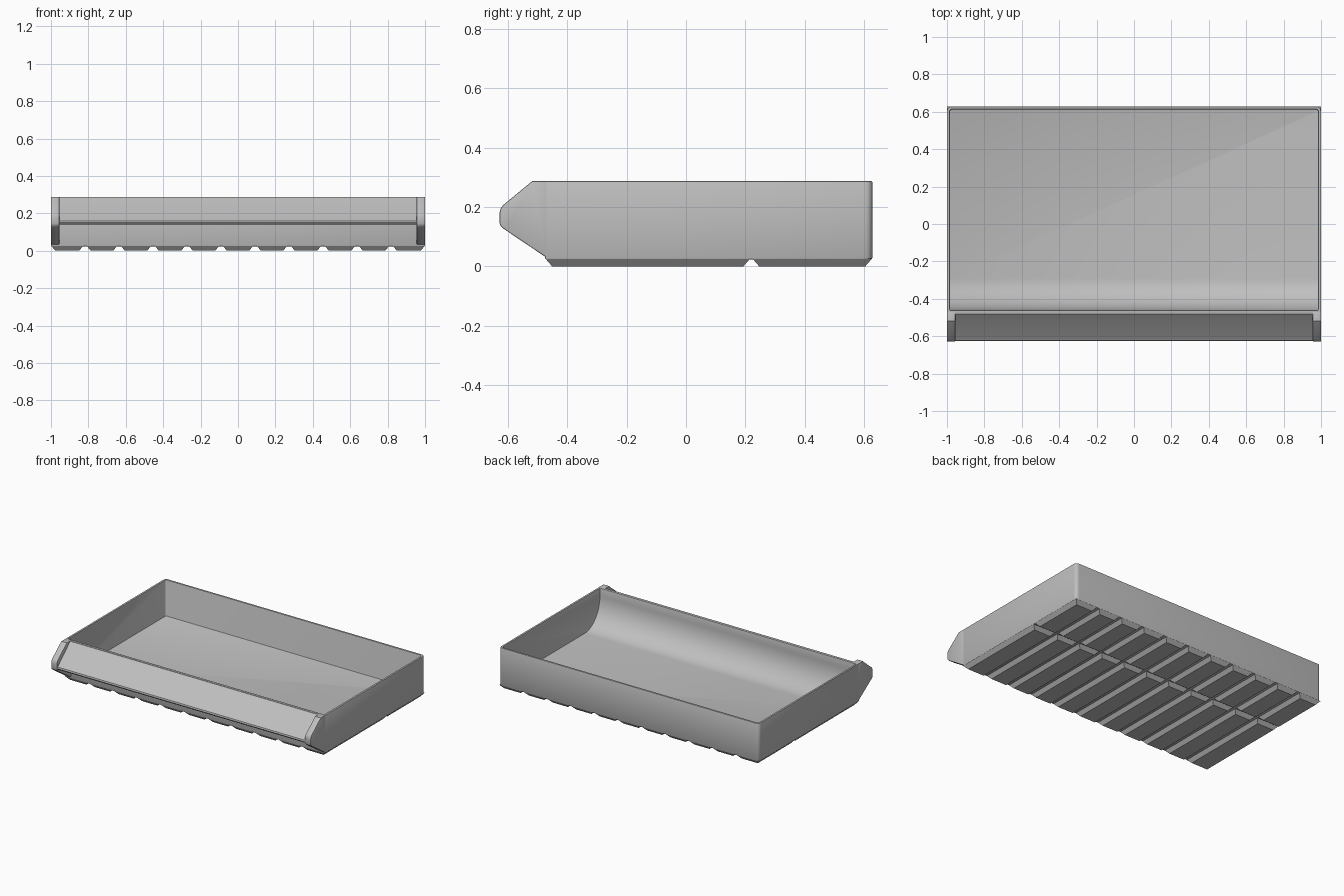
import bpy, bmesh, math

cube = bpy.data.objects.get("Cube")
if cube:
    bpy.data.objects.remove(cube, do_unlink=True)

GREY = (0.52, 0.52, 0.52, 1)
mat = bpy.data.materials.new("plain grey plastic")
mat.use_nodes = True
mat.diffuse_color = GREY
mat.node_tree.nodes["Principled BSDF"].inputs["Base Color"].default_value = GREY

FRONT, BACK, TOP, BASE = -0.475, 0.628, 0.288, 0.024
WALL, FLOOR = 0.015, 0.036


def finish(name, bm):
    bmesh.ops.recalc_face_normals(bm, faces=bm.faces)
    mesh = bpy.data.meshes.new(name)
    bm.to_mesh(mesh)
    bm.free()
    mesh.materials.append(mat)
    obj = bpy.data.objects.new(name, mesh)
    bpy.context.collection.objects.link(obj)
    return obj


def add_prism(bm, profile, x0, x1):
    """Extrude a side (y, z) profile from x0 to x1."""
    face = bm.faces.new([bm.verts.new((x0, y, z)) for y, z in profile])
    ext = bmesh.ops.extrude_face_region(bm, geom=[face])["geom"]
    verts = [v for v in ext if isinstance(v, bmesh.types.BMVert)]
    bmesh.ops.translate(bm, verts=verts, vec=(x1 - x0, 0, 0))


def round_uprights(bm, radius, only_back=False):
    edges = [e for e in bm.edges
             if abs(e.verts[0].co.z - e.verts[1].co.z) > 0.1
             and abs(e.verts[0].co.y - e.verts[1].co.y) < 0.001
             and (not only_back or e.verts[0].co.y > 0)]
    bmesh.ops.bevel(bm, geom=edges, offset=radius, segments=5,
                    profile=0.5, affect='EDGES')


def apply_modifiers(obj):
    deps = bpy.context.evaluated_depsgraph_get()
    mesh = bpy.data.meshes.new_from_object(obj.evaluated_get(deps))
    obj.modifiers.clear()
    obj.data = mesh


def smooth(obj):
    bpy.ops.object.select_all(action='DESELECT')
    obj.select_set(True)
    bpy.context.view_layer.objects.active = obj
    bpy.ops.object.shade_smooth_by_angle(angle=math.radians(30))


# Tray: outer block with rounded back corners
bm = bmesh.new()
add_prism(bm, [(FRONT, BASE), (BACK, BASE), (BACK, TOP), (FRONT, TOP)], -1, 1)
round_uprights(bm, 0.024, only_back=True)
tray = finish("tray", bm)

# Cavity with a curved scoop behind the front wall
inner = FRONT + WALL
run, rise = 0.17, 0.2
scoop = [(inner + run - run * math.sin(a), FLOOR + rise - rise * math.cos(a))
         for a in (math.pi / 2 * i / 14 for i in range(15))]
bm = bmesh.new()
add_prism(bm, scoop + [(inner, 0.4), (BACK - WALL, 0.4), (BACK - WALL, FLOOR)],
          -1 + WALL, 1 - WALL)
round_uprights(bm, 0.012, only_back=True)
cutter = finish("cavity_cutter", bm)
cutter.hide_render = True
cut = tray.modifiers.new("cavity", 'BOOLEAN')
cut.object, cut.operation, cut.solver = cutter, 'DIFFERENCE', 'EXACT'
apply_modifiers(tray)
bpy.data.objects.remove(cutter, do_unlink=True)

# Softened rim
rim = tray.modifiers.new("rim", 'BEVEL')
rim.width, rim.segments = 0.004, 2
rim.limit_method, rim.angle_limit = 'ANGLE', math.radians(60)
apply_modifiers(tray)
smooth(tray)

# End cheeks either side of the label panel
cheek = [(FRONT + 0.01, TOP), (-0.518, TOP), (-0.616, 0.207), (-0.625, 0.195),
         (-0.628, 0.182), (-0.628, 0.145), (-0.624, 0.135), (-0.612, 0.125),
         (FRONT + 0.01, 0.026)]
for side, name in ((-1, "right_cheek"), (1, "left_cheek")):
    bm = bmesh.new()
    add_prism(bm, cheek, side * 0.955, side)
    obj = finish(name, bm)
    bev = obj.modifiers.new("soft edges", 'BEVEL')
    bev.width, bev.segments = 0.004, 2
    bev.limit_method, bev.angle_limit = 'ANGLE', math.radians(60)
    apply_modifiers(obj)
    smooth(obj)

# Sloping label panel that doubles as a finger pull
panel = [(FRONT + 0.005, TOP - 0.002), (-0.482, TOP - 0.002), (-0.612, 0.166),
         (-0.622, 0.16), (-0.625, 0.15), (-0.62, 0.142), (-0.608, 0.14),
         (-0.59, 0.148), (FRONT + 0.005, 0.245)]
bm = bmesh.new()
add_prism(bm, panel, -0.965, 0.965)
smooth(finish("label_panel", bm))

# Tapered feet: eleven columns in two rows of unequal depth
COLS, SPLIT, GAP, TAPER = 11, 0.22, 0.008, 0.024
pitch = 2 / COLS
bm = bmesh.new()
for col in range(COLS):
    x0 = -1 + col * pitch + (GAP if col else 0)
    x1 = -1 + (col + 1) * pitch - (GAP if col < COLS - 1 else 0)
    for y0, y1 in ((FRONT, SPLIT - 0.003), (SPLIT + 0.003, BACK)):
        rings = []
        for z, inset in ((0, TAPER), (BASE + 0.002, 0.001)):
            a, b, c, d = x0 + inset, x1 - inset, y0 + inset, y1 - inset
            rings.append([bm.verts.new((x, y, z))
                          for x, y in ((a, c), (b, c), (b, d), (a, d))])
        low, high = rings
        bm.faces.new(low)
        bm.faces.new(high)
        for i in range(4):
            j = (i + 1) % 4
            bm.faces.new((low[i], low[j], high[j], high[i]))
finish("base_feet", bm)
